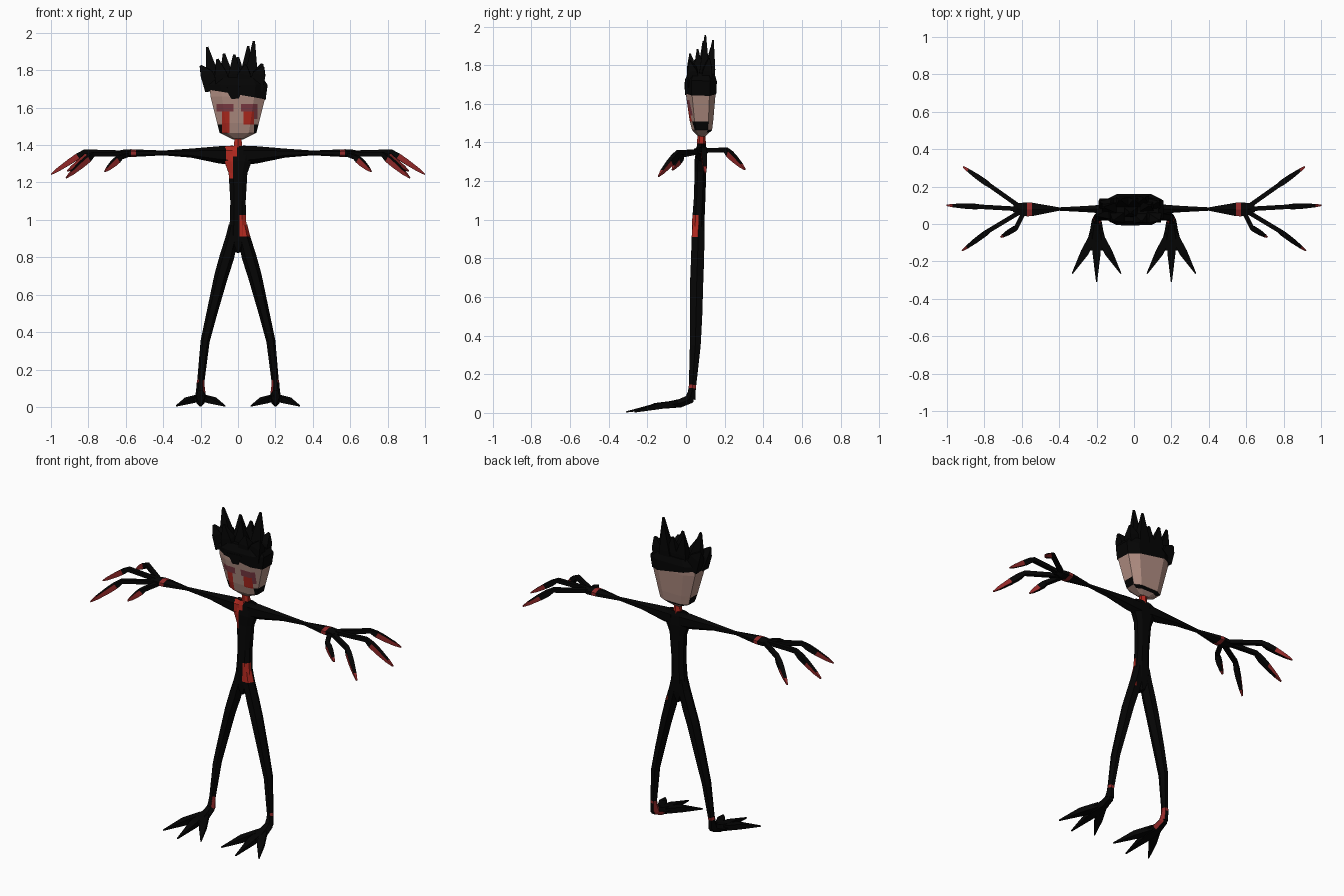
import bpy, bmesh, math
from mathutils import Vector


def material(name, color):
    m = bpy.data.materials.new(name)
    m.diffuse_color = (*color, 1)
    return m


BLACK, RED, SKIN, MAUVE, DARK = range(5)
MATS = [material("charcoal black", (0.0014, 0.0014, 0.0014)),
        material("blood red", (0.45, 0.022, 0.014)),
        material("pale skin", (0.44, 0.27, 0.225)),
        material("bruise mauve", (0.21, 0.045, 0.06)),
        material("dried red", (0.29, 0.022, 0.022))]
X, Y, Z = Vector((1, 0, 0)), Vector((0, 1, 0)), Vector((0, 0, 1))


def tube(name, rings, ref, n=6, square=1.0, side=1, cuts=(), rule=None, color=BLACK, trim=None):
    """Loft rings (x, y, z, half_a, half_b); a lies along ref x tangent."""
    bm = bmesh.new()
    pts = [Vector(r[:3]) for r in rings]
    loops = []
    for i, r in enumerate(rings):
        t = (pts[min(i + 1, len(pts) - 1)] - pts[max(i - 1, 0)]).normalized()
        u = ref.cross(t).normalized()
        v = t.cross(u)
        loop = []
        for k in range(n):
            ang = 2 * math.pi * (k + 0.5) / n
            cs = [math.copysign(abs(f / math.cos(math.pi / n)) ** square, f)
                  for f in (math.cos(ang), math.sin(ang))]
            p = pts[i] + u * r[3] * cs[0] + v * r[4] * cs[1]
            loop.append(bm.verts.new((p.x * side, p.y, p.z)))
        loops.append(loop)
    for a, b in zip(loops, loops[1:]):
        for k in range(n):
            bm.faces.new((a[k], a[(k + 1) % n], b[(k + 1) % n], b[k]))
    bm.faces.new(loops[0])
    bm.faces.new(loops[-1])
    bmesh.ops.recalc_face_normals(bm, faces=bm.faces[:])
    # cut faces along colour borders
    for axis, values in cuts:
        for val in values:
            bmesh.ops.bisect_plane(bm, geom=bm.verts[:] + bm.edges[:] + bm.faces[:],
                                   plane_co=axis * val, plane_no=axis)
    if trim:
        bmesh.ops.bisect_plane(bm, geom=bm.verts[:] + bm.edges[:] + bm.faces[:],
                               plane_co=trim[0], plane_no=trim[1], clear_inner=True)
    bm.normal_update()
    for f in bm.faces:
        f.material_index = rule(f.calc_center_median(), f.normal) if rule else color
    me = bpy.data.meshes.new(name)
    bm.to_mesh(me)
    bm.free()
    for m in MATS:
        me.materials.append(m)
    ob = bpy.data.objects.new(name, me)
    bpy.context.collection.objects.link(ob)
    return ob


# Head with painted face and dark jaw line
def face_paint(c, n):
    x, z = c.x, c.z
    if z < 1.465:
        return BLACK if z > 1.452 and (n.y > 0.2 or abs(n.x) > 0.5) else SKIN
    if z < 1.51 and (abs(n.x) > 0.8 or (abs(x) > 0.08 and n.y < 0)):
        return BLACK
    if n.y < -0.3:
        if 1.58 < z < 1.62 and (-0.115 < x < -0.025 or 0.015 < x < 0.105):
            return MAUVE
        if 1.465 < z < 1.58 and -0.085 < x < -0.045:
            return RED
        if 1.51 < z < 1.58 and 0.03 < x < 0.085:
            return RED
        if 1.54 < z < 1.58 and 0.085 < x < 0.105:
            return MAUVE
    return SKIN


tube("head", [(0, 0.08, 1.432, 0.03, 0.02), (0, 0.083, 1.465, 0.098, 0.052),
              (0, 0.08, 1.52, 0.112, 0.062), (0, 0.076, 1.66, 0.147, 0.078),
              (0, 0.076, 1.72, 0.152, 0.08)], Y, 8, 0.6,
     cuts=((X, (-0.115, -0.085, -0.045, -0.025, 0.015, 0.03, 0.085, 0.105)),
           (Z, (1.452, 1.51, 1.54, 1.58, 1.62))), rule=face_paint)

# Hair: tilted cap plus spikes
tube("hair_cap", [(0, 0.076, 1.60, 0.142, 0.077), (0, 0.076, 1.66, 0.150, 0.081),
                  (0, 0.077, 1.72, 0.158, 0.083), (0, 0.08, 1.76, 0.13, 0.068)], Y, 8, 0.6,
     trim=(Vector((0, 0, 1.67)), Vector((0.17, 0.03, 1))))
SPIKES = [(-0.2, 0.045, 1.825), (-0.185, 0.12, 1.815), (-0.165, 0.09, 1.925), (-0.11, 0.02, 1.86),
          (-0.075, 0.13, 1.89), (-0.02, 0.06, 1.885), (0.0, 0.13, 1.87), (0.085, 0.1, 1.957),
          (0.055, 0.14, 1.93), (0.04, 0.015, 1.83), (0.135, 0.02, 1.82), (0.13, 0.12, 1.835)]
for x, y, z in SPIKES:
    bx, by = x * 0.68, 0.078 + (y - 0.078) * 0.6
    tube("hair_spike", [(bx, by, 1.70, 0.042, 0.032),
                        (bx + (x - bx) * 0.5, by + (y - by) * 0.5, 1.78, 0.034, 0.024),
                        (x, y, z, 0.006, 0.004)], Y, 4)
# Low point of the hairline over the forehead
tube("hair_fringe", [(-0.02, 0.004, 1.71, 0.05, 0.012), (-0.015, 0.007, 1.648, 0.02, 0.012)], Y, 4)

# Neck
tube("neck", [(0, 0.08, 1.36, 0.024, 0.022), (0, 0.08, 1.45, 0.018, 0.017)], Y, 6, color=RED)


# Torso with torn red patches
def torso_paint(c, n):
    x, y, z = c
    if n.y < -0.1 and 1.22 < z < 1.34 and -0.07 < x < -0.028:
        return RED
    if n.y < 0 and 1.34 < z and -0.07 < x < -0.005:
        return RED
    if y < 0.066 and x > 0.008 and 0.91 < z < 1.025:
        return RED
    return BLACK


tube("torso", [(0, 0.06, 0.825, 0.01, 0.025), (0, 0.062, 0.89, 0.054, 0.033),
               (0, 0.064, 1.0, 0.043, 0.032), (0, 0.07, 1.1, 0.041, 0.03),
               (0, 0.075, 1.25, 0.05, 0.03), (0, 0.077, 1.31, 0.072, 0.032),
               (0, 0.08, 1.37, 0.095, 0.027), (0, 0.08, 1.395, 0.06, 0.02)], Y, 8, 0.8,
     cuts=((X, (-0.07, -0.028, -0.005, 0.008)), (Y, (0.066,)), (Z, (0.91, 1.025, 1.22, 1.34))),
     rule=torso_paint)

for s in (-1, 1):
    # Arm, flaring into the wrist and palm, with a red wrist band
    def arm_paint(c, n, s=s):
        if 0.546 < abs(c.x) < 0.571:
            return DARK
        # torn patch continues over the left of the chest
        return RED if s < 0 and abs(c.x) < 0.065 and n.y < -0.2 else BLACK

    tube("arm", [(0.03, 0.08, 1.345, 0.03, 0.045), (0.1, 0.08, 1.348, 0.028, 0.04),
                 (0.25, 0.08, 1.357, 0.017, 0.021), (0.4, 0.08, 1.358, 0.009, 0.011),
                 (0.545, 0.078, 1.357, 0.036, 0.017), (0.572, 0.078, 1.357, 0.037, 0.018),
                 (0.61, 0.08, 1.355, 0.033, 0.018), (0.645, 0.082, 1.355, 0.018, 0.012)],
         Z, 6, side=s, cuts=((X, (-0.065,)),), rule=arm_paint)
    # Fingers and thumb: base, knuckle, tip
    for name, base, knuckle, tip in (
            ("back_finger", (0.6, 0.085, 1.358), (0.77, 0.205, 1.362), (0.912, 0.305, 1.26)),
            ("middle_finger", (0.61, 0.08, 1.36), (0.82, 0.092, 1.365), (1.0, 0.1, 1.243)),
            ("front_finger", (0.6, 0.07, 1.352), (0.775, -0.035, 1.35), (0.918, -0.142, 1.225)),
            ("thumb", (0.59, 0.06, 1.35), (0.63, -0.02, 1.335), (0.712, -0.07, 1.258))):
        k, t = Vector(knuckle), Vector(tip)
        mid, half, late = k.lerp(t, 0.2), k.lerp(t, 0.45), k.lerp(t, 0.8)

        # sides red, top and bottom black except near the tip
        def finger_paint(c, n, lo=mid.x, hf=half.x, hi=late.x):
            x = abs(c.x)
            if x > hi:
                return DARK
            if x > lo and n.y < -0.25 and abs(n.z) < 0.6:
                return DARK
            return DARK if x > hf and abs(n.z) < 0.5 else BLACK

        tube(name, [(*base, 0.012, 0.011), (*knuckle, 0.012, 0.012), (*mid, 0.015, 0.016),
                    (*half, 0.014, 0.015), (*late, 0.009, 0.01), (*tip, 0.004, 0.003)],
             Z, 4, side=s, rule=finger_paint)

    # Leg with red ankle band, and red patches on the right hip and thigh
    def leg_paint(c, n, s=s):
        if 0.126 < c.z < 0.146 and n.y > -0.5:
            return DARK
        if c.z < 0.126 and n.x * s < -0.4:
            return DARK
        if s > 0 and 0.91 < c.z and n.y < 0.4 and c.y < 0.066:
            return RED
        if s > 0 and 0.825 < c.z < 0.855 and n.y > 0.5 and c.x > 0.06:
            return RED
        return BLACK

    tube("leg", [(0.022, 0.064, 0.97, 0.03, 0.024), (0.033, 0.062, 0.9, 0.033, 0.03),
                 (0.06, 0.06, 0.8, 0.034, 0.034), (0.09, 0.056, 0.7, 0.034, 0.032),
                 (0.14, 0.052, 0.5, 0.032, 0.025), (0.176, 0.048, 0.35, 0.028, 0.021),
                 (0.198, 0.034, 0.144, 0.019, 0.017), (0.2, 0.032, 0.128, 0.019, 0.018),
                 (0.2, 0.026, 0.07, 0.022, 0.02)], X, 6, side=s,
         cuts=((Z, (0.91, 0.855, 0.825)), (Y, (0.066,)), (X, (0.06,))), rule=leg_paint)
    # Foot, red on the inner ankle
    tube("foot", [(0.2, 0.033, 0.12, 0.018, 0.018), (0.2, 0.018, 0.07, 0.025, 0.023),
                  (0.2, -0.03, 0.05, 0.022, 0.03), (0.2, -0.1, 0.04, 0.017, 0.045),
                  (0.2, -0.14, 0.036, 0.012, 0.038)], X, 6, side=s,
         rule=lambda c, n, s=s: DARK if n.x * s < -0.3 and c.y > 0.0 and c.z > 0.05 else BLACK)
    # Clawed toes
    for tx, ty in ((0.07, -0.265), (0.2, -0.31), (0.33, -0.265)):
        dx = tx - 0.2
        tube("toe", [(0.2 + dx * 0.1, -0.05, 0.048, 0.018, 0.016),
                     (0.2 + dx * 0.48, -0.15, 0.035, 0.022, 0.016),
                     (tx, ty, 0.005, 0.003, 0.003)], Z, 4, side=s)
